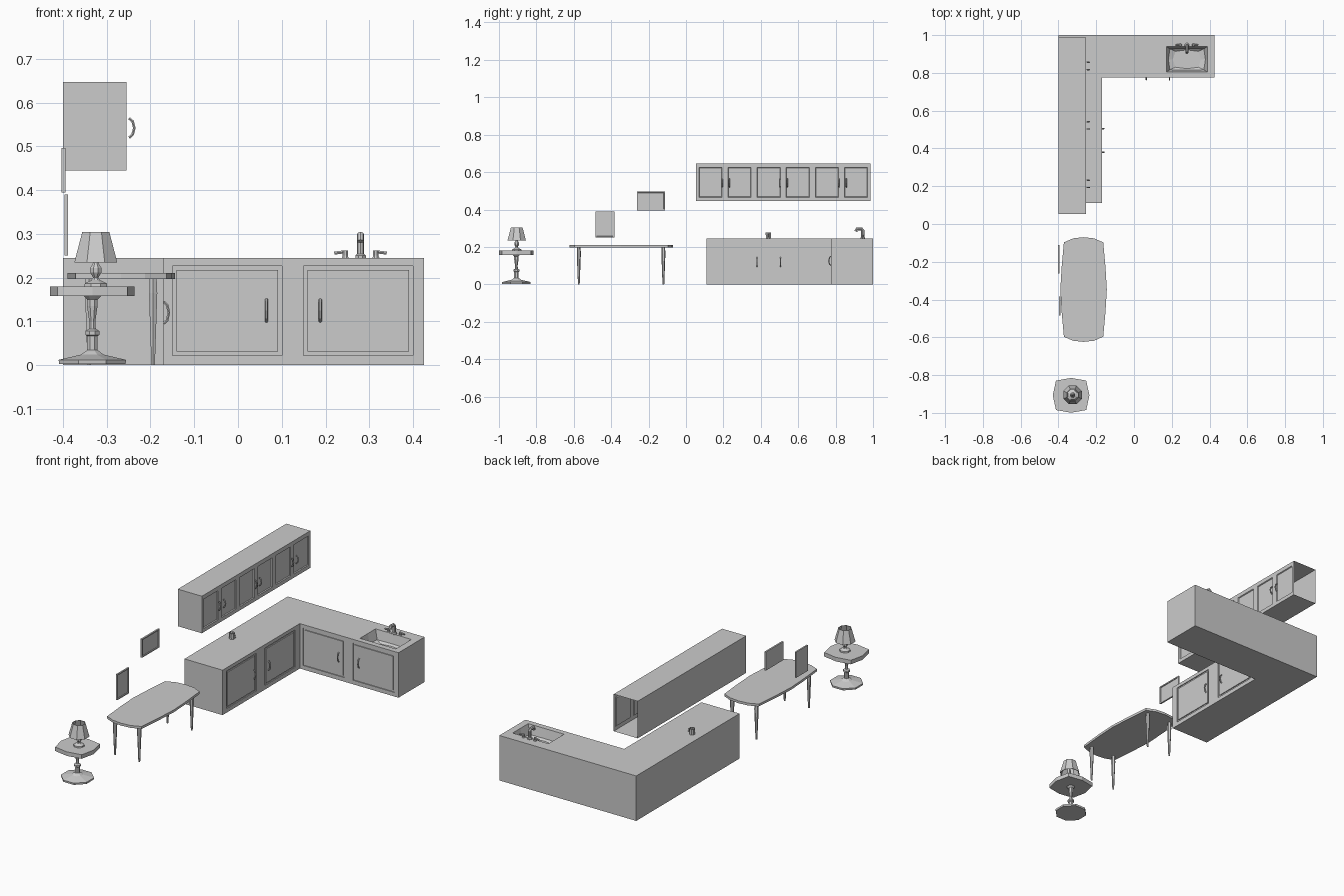
import bpy, bmesh
from math import cos, sin, pi
from mathutils import Vector

if "Cube" in bpy.data.objects:
    bpy.data.objects.remove(bpy.data.objects["Cube"])


def finish(name, bm, recalc=True):
    if recalc:
        bmesh.ops.recalc_face_normals(bm, faces=bm.faces)
    me = bpy.data.meshes.new(name)
    bm.to_mesh(me)
    bm.free()
    ob = bpy.data.objects.new(name, me)
    bpy.context.collection.objects.link(ob)
    return ob


def add_loft(bm, rings, caps=(True, True)):
    vs = [[bm.verts.new(p) for p in r] for r in rings]
    n = len(rings[0])
    for a, b in zip(vs, vs[1:]):
        for i in range(n):
            j = (i + 1) % n
            bm.faces.new((a[i], a[j], b[j], b[i]))
    if caps[0]:
        bm.faces.new(vs[0][::-1])
    if caps[1]:
        bm.faces.new(vs[-1])


def loft(name, rings, caps=(True, True)):
    bm = bmesh.new()
    add_loft(bm, rings, caps)
    return finish(name, bm)


def ring(cx, cy, z, r, n=8):
    r /= cos(pi / n)
    return [(cx + r * cos(2 * pi * (i + .5) / n), cy + r * sin(2 * pi * (i + .5) / n), z) for i in range(n)]


def lathe(name, cx, cy, profile, n=8, caps=(True, True)):
    return loft(name, [ring(cx, cy, z, r, n) for r, z in profile], caps)


def slab(name, outline, z0, z1):
    return loft(name, [[(x, y, z) for x, y in outline] for z in (z0, z1)])


def rect(x0, x1, y0, y1):
    return [(x0, y0), (x1, y0), (x1, y1), (x0, y1)]


def box(name, x, y, z):
    return slab(name, rect(*x, *y), *z)


def tube(name, path, r, side, n=6):
    # sections stay parallel to the given side vector
    path = [Vector(p) for p in path]
    side = Vector(side)
    rings = []
    for i, p in enumerate(path):
        t = (path[min(i + 1, len(path) - 1)] - path[max(i - 1, 0)]).normalized()
        u = t.cross(side)
        rings.append([p + r * (cos(2 * pi * k / n) * side + sin(2 * pi * k / n) * u) for k in range(n)])
    return loft(name, rings)


def barrel(cx, cy, quarter):
    # mirror a quarter outline (from +y tip to +x tip) into a closed one
    q = quarter
    pts = q + [(x, -y) for x, y in q[-2::-1]]
    pts += [(-x, y) for x, y in pts[-2:0:-1]]
    return [(cx + x, cy + y) for x, y in pts]


def handle(name, pos, out, z, h=.025):
    out = Vector(out)
    prof = [(0, -h), (.008, -h * .7), (.012, 0), (.008, h * .7), (0, h)]
    path = [Vector((*pos, z)) + out * o + Vector((0, 0, dz)) for o, dz in prof]
    tube(name, path, .0035, out.cross(Vector((0, 0, 1))))


# L-shaped counter with door grooves and basin cut in
counter = slab("counter", [(-.4, .11), (-.17, .11), (-.17, .775), (.425, .775), (.425, 1), (-.4, 1)], 0, .245)
cut = bmesh.new()
D, G = .005, .009
for i, (a, b) in enumerate([(-.15, .10), (.15, .40)]):
    add_loft(cut, [[(x, y, z) for x, y in rect(a, b, .76, .775 + D)] for z in (.022, .226)])
    box(f"back_door_{i}", (a + G, b - G), (.775, .7801), (.022 + G, .226 - G))
for i, (a, b) in enumerate([(.145, .40), (.475, .735)]):
    add_loft(cut, [[(x, y, z) for x, y in rect(-.17 - D, -.155, a, b)] for z in (.022, .226)])
    box(f"side_door_{i}", (-.1751, -.17), (a + G, b - G), (.022 + G, .226 - G))
sx, sy = .28, .872
top = barrel(sx, sy, [(0, .067), (.108, .067), (.108, 0)])
low = barrel(sx, sy, [(0, .05), (.06, .042), (.075, 0)])
mid = barrel(sx, sy, [(0, .058), (.09, .055), (.098, 0)])
add_loft(cut, [[(x, y, z) for x, y in o] for o, z in ((low, .185), (mid, .195), (top, .245), (top, .26))]
         if len(low) == len(top) else [])
cutter = finish("counter_cutter", cut)
cutter.hide_render = True
cutter.hide_set(True)
mod = counter.modifiers.new("cut", 'BOOLEAN')
mod.object = cutter
mod.solver = 'EXACT'
bpy.context.view_layer.objects.active = counter
bpy.ops.object.modifier_apply(modifier="cut")
bpy.data.objects.remove(cutter)
for x in (.065, .188):
    handle("back_door_handle", (x, .775), (0, -1, 0), .125)
for y in (.38, .505):
    handle("side_door_handle", (-.17, y), (1, 0, 0), .12)

# Sink drain and tap
lathe("drain", .275, .872, [(.012, .184), (.012, .187), (.008, .187), (.008, .1855)])
lathe("tap_base", .28, .945, [(.012, .245), (.012, .25), (.008, .254)])
tube("tap_spout", [(.28, .945, .245), (.28, .945, .288), (.28, .939, .296), (.28, .915, .297), (.28, .908, .283)],
     .0085, (1, 0, 0), 8)
for s in (-1, 1):
    x = .28 + s * .035
    lathe("tap_valve", x, .948, [(.008, .245), (.006, .25), (.006, .262)])
    tube("tap_lever", [(x, .948, .259), (x + s * .025, .95, .256)], .004, (0, 1, 0))

# Mug under the wall cupboards
lathe("mug", -.345, .44, [(.013, .245), (.014, .277), (.011, .277), (.01, .25)])
tube("mug_handle", [(-.333, .44, .252), (-.322, .44, .255), (-.322, .44, .268), (-.333, .44, .271)], .0025, (0, 1, 0), 4)

# Wall cupboard shell, open at the back end, doors inset into its front
bm = bmesh.new()
X0, X1, Y0, Y1, Z0, Z1 = -.4, -.255, .053, .987, .445, .647


def quad(*pts):
    return bm.faces.new([bm.verts.new(p) for p in pts])


quad((X0, Y0, Z0), (X0, Y0, Z1), (X0, Y1, Z1), (X0, Y1, Z0))
quad((X0, Y0, Z1), (X1, Y0, Z1), (X1, Y1, Z1), (X0, Y1, Z1))
quad((X0, Y0, Z0), (X0, Y1, Z0), (X1, Y1, Z0), (X1, Y0, Z0))
quad((X0, Y0, Z0), (X1, Y0, Z0), (X1, Y0, Z1), (X0, Y0, Z1))
step, gap = (Y1 - Y0) / 6, .007
ys = [Y0] + [Y0 + i * step + g for i in range(6) for g in (gap, step - gap)] + [Y1]
zs = [Z0, .457, .633, Z1]
doors = []
for i in range(len(ys) - 1):
    for j in range(3):
        f = quad((X1, ys[i], zs[j]), (X1, ys[i + 1], zs[j]), (X1, ys[i + 1], zs[j + 1]), (X1, ys[i], zs[j + 1]))
        if j == 1 and i % 2:
            doors.append(f)
for t, d in ((.0003, .007), (.012, 0), (.004, -.005)):
    bmesh.ops.inset_individual(bm, faces=doors, thickness=t, depth=d)
bmesh.ops.remove_doubles(bm, verts=bm.verts, dist=.0001)
finish("wall_cupboard", bm, False)
for y in (.193, .232, .503, .541, .817, .857):
    handle("cupboard_handle", (-.249, y), (1, 0, 0), .542, .022)


# Framed pictures
def picture(name, x, y, z):
    bm = bmesh.new()
    add_loft(bm, [[(a, b, c) for a, b in rect(*x, *y)] for c in z])
    bmesh.ops.recalc_face_normals(bm, faces=bm.faces)
    front = [f for f in bm.faces if f.normal.x > .9]
    bmesh.ops.inset_individual(bm, faces=front, thickness=.009, depth=0)
    bmesh.ops.inset_individual(bm, faces=front, thickness=.001, depth=-.004)
    finish(name, bm)


picture("wide_picture", (-.403, -.394), (-.263, -.112), (.395, .496))
picture("tall_picture", (-.396, -.388), (-.485, -.383), (.25, .39))

# Dining table
tx, ty = -.267, -.347
slab("table_top", barrel(tx, ty, [(0, .277), (.055, .271), (.104, .25), (.116, .12), (.123, 0)]), .197, .21)
for sx_ in (-1, 1):
    for sy_ in (-1, 1):
        x, y = tx + sx_ * .073, ty + sy_ * .226
        lathe("table_leg", x, y, [(.004, 0), (.006, .06), (.0095, .165), (.008, .197)], 6)

# Pedestal side table
px, py = -.333, -.907
slab("side_table_top", barrel(px, py, [(0, .092), (.08, .078), (.097, 0)]), .158, .18)
lathe("side_table_pedestal", px, py,
      [(.076, .002), (.077, .012), (.026, .024), (.018, .03), (.012, .034), (.012, .066), (.016, .069), (.016, .078),
       (.008, .083), (.007, .1), (.012, .135), (.012, .15), (.02, .158)])

# Lamp with open shade
lx, ly = -.325, -.905
lathe("lamp_base", lx, ly, [(.026, .18), (.025, .187), (.01, .194), (.006, .2), (.013, .212), (.013, .222), (.005, .235),
                            (.004, .275)])
lathe("lamp_shade", lx, ly, [(.031, .304), (.049, .235), (.046, .235), (.028, .304), (.031, .304)], 8, (False, False))
